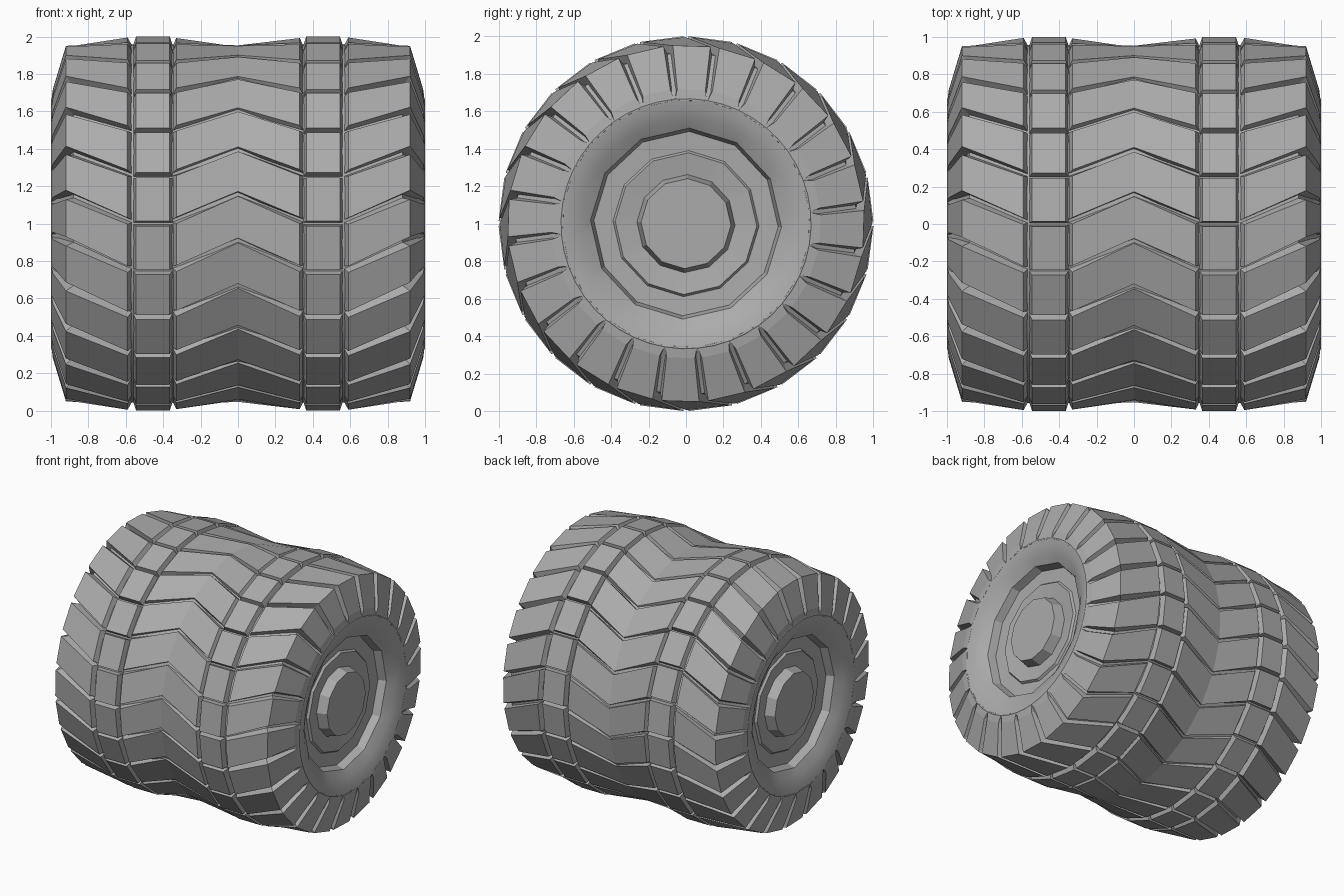
import bpy, bmesh
from math import sin, cos, radians

if "Cube" in bpy.data.objects:
    bpy.data.objects.remove(bpy.data.objects["Cube"])

STEP = 15.0      # tread pitch in degrees, 24 rows round the tyre
SEGS = 48        # sides of the revolved carcass

rubber = bpy.data.materials.new("dark_grey")
rubber.diffuse_color = (.41, .41, .41, 1)
rubber.use_nodes = True
rubber.node_tree.nodes["Principled BSDF"].inputs["Base Color"].default_value = rubber.diffuse_color


def point(x, r, deg):
    """Axle runs along x at z = 1; angle 0 is the front (-y), rising to the top."""
    a = radians(deg)
    return (x, -r * cos(a), 1 + r * sin(a))


def finish(name, bm, mirror, smooth=None):
    bmesh.ops.recalc_face_normals(bm, faces=bm.faces)
    me = bpy.data.meshes.new(name)
    bm.to_mesh(me)
    bm.free()
    me.materials.append(rubber)
    ob = bpy.data.objects.new(name, me)
    bpy.context.collection.objects.link(ob)
    if mirror:
        m = ob.modifiers.new("Mirror", 'MIRROR')
        m.use_axis[0] = True
        m.use_clip = True
    if smooth:
        bpy.ops.object.select_all(action='DESELECT')
        ob.select_set(True)
        bpy.context.view_layer.objects.active = ob
        bpy.ops.object.shade_smooth_by_angle(angle=radians(smooth))
    return ob


def carcass():
    # half profile (x, radius, twelve-sided?) from tyre middle to hub cap
    prof = [(0, .946, 0), (.2, .948, 0), (.345, .957, 0), (.57, .957, 0),
            (.88, .91, 0), (.955, .73, 0), (.999, .667, 0), (.99, .62, 0),
            (.966, .56, 0), (.93, .51, 1), (.87, .492, 1), (.865, .39, 1),
            (.882, .378, 1), (.865, .262, 1), (.94, .24, 1)]
    bm = bmesh.new()
    rings = []
    for x, r, poly in prof:
        ring = []
        for i in range(SEGS):
            a = i * 360 / SEGS
            k = cos(radians(15)) / cos(radians(a % 30 - 15)) if poly else 1
            ring.append(bm.verts.new(point(x, r * k, a + 2)))
        rings.append(ring)
    for p, q in zip(rings, rings[1:]):
        for i in range(SEGS):
            j = (i + 1) % SEGS
            bm.faces.new((p[i], p[j], q[j], q[i]))
    bm.faces.new(rings[-1])
    finish("tyre_carcass_and_hub", bm, True, 22)


def tread(name, stations, mirror):
    """Ring of tapered blocks. Each station: top (x, r), base (x, r),
    groove angle, half gap at top and at base (degrees)."""
    bm = bmesh.new()
    for k in range(24):
        rows = []
        for (xt, rt), (xb, rb), off, gt, gb in stations:
            lo = k * STEP + off
            hi = lo + STEP
            rows.append([bm.verts.new(p) for p in (
                point(xb, rb, lo + gb), point(xt, rt, lo + gt),
                point(xt, rt, hi - gt), point(xb, rb, hi - gb))])
        for p, q in zip(rows, rows[1:]):
            for i in range(4):
                j = (i + 1) % 4
                bm.faces.new((p[i], p[j], q[j], q[i]))
        bm.faces.new(rows[0])
        bm.faces.new(rows[-1][::-1])
    finish(name, bm, mirror)


carcass()

# middle chevron blocks
tread("chevron_blocks", [
    ((-.33, .992), (-.355, .94), 1.0, 1.0, .15),
    ((0, .956), (0, .92), 9.6, .8, .15),
    ((.33, .992), (.355, .94), 1.0, 1.0, .15)], False)

# straight rib blocks
tread("rib_blocks", [
    ((.365, 1.0), (.345, .94), 0, .8, .15),
    ((.545, 1.0), (.565, .94), 0, .8, .15)], True)

# shoulder lugs wrapping onto the sidewall
tread("shoulder_lugs", [
    ((.59, .995), (.56, .94), .8, 1.0, .15),
    ((.92, .953), (.86, .89), 9.3, 1.5, .15),
    ((.99, .72), (.93, .70), 9.8, 1.5, .1),
    ((.998, .662), (.96, .64), 9.8, .05, .05)], True)
